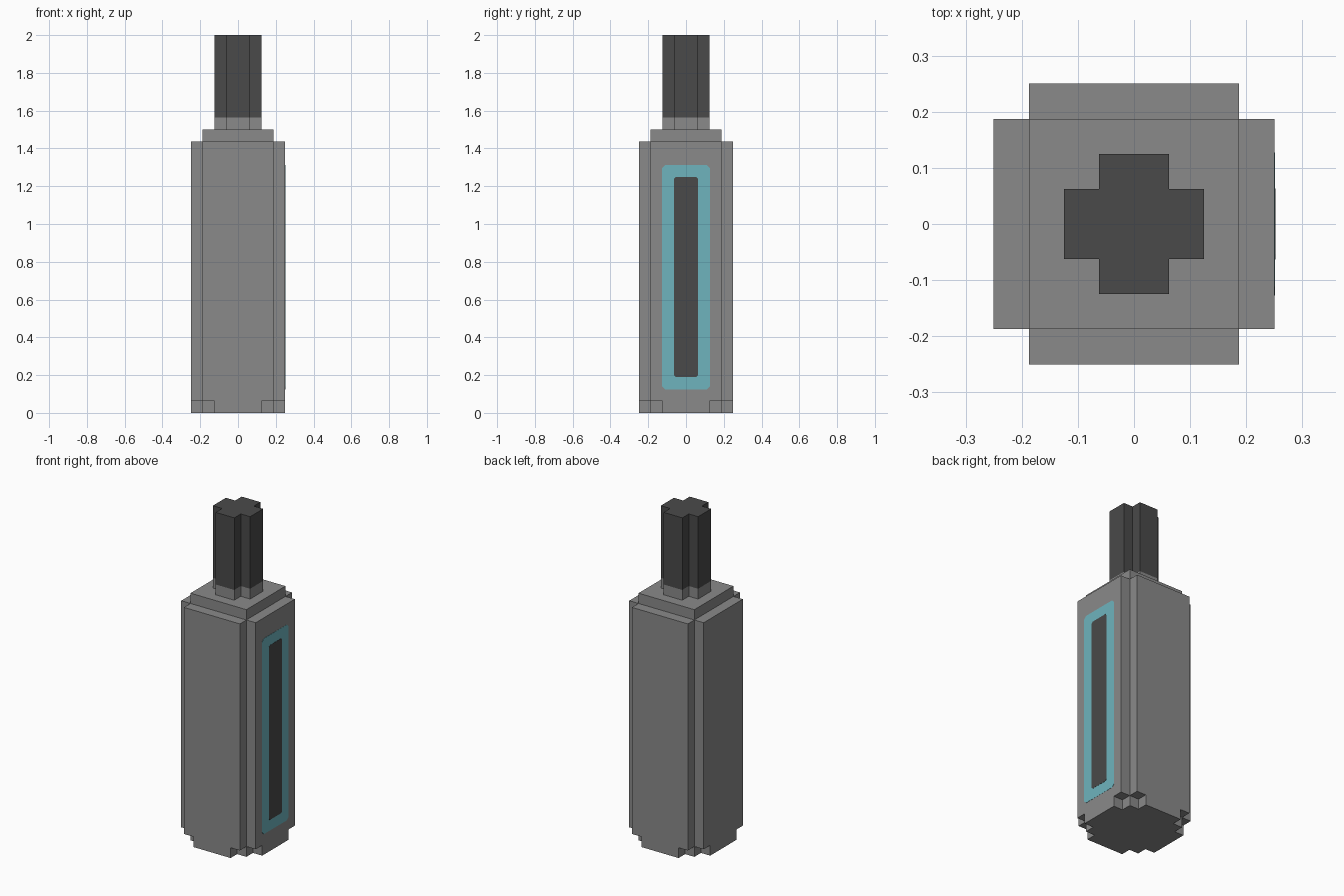
import bpy, bmesh, math
from mathutils import Matrix, Vector

old = bpy.data.objects.get("Cube")
if old:
    bpy.data.objects.remove(old, do_unlink=True)


def material(name, rgb):
    m = bpy.data.materials.new(name)
    m.use_nodes = True
    m.diffuse_color = (*rgb, 1)
    bsdf = next(n for n in m.node_tree.nodes if n.type == 'BSDF_PRINCIPLED')
    bsdf.inputs["Base Color"].default_value = (*rgb, 1)
    return m


GREY = material("mid grey", (0.254, 0.254, 0.254))
DARK = material("dark grey", (0.068, 0.068, 0.068))
TEAL = material("pale teal", (0.156, 0.456, 0.515))


def prism(name, points, push, mat, matrix=Matrix()):
    """Extrude a closed outline along the push vector, then place it."""
    bm = bmesh.new()
    face = bm.faces.new([bm.verts.new(p) for p in points])
    out = bmesh.ops.extrude_face_region(bm, geom=[face])
    verts = [g for g in out["geom"] if isinstance(g, bmesh.types.BMVert)]
    bmesh.ops.translate(bm, verts=verts, vec=Vector(push))
    bm.transform(matrix)
    bmesh.ops.recalc_face_normals(bm, faces=bm.faces)
    mesh = bpy.data.meshes.new(name)
    bm.to_mesh(mesh)
    bm.free()
    mesh.materials.append(mat)
    obj = bpy.data.objects.new(name, mesh)
    bpy.context.collection.objects.link(obj)
    return obj


def cross(a, b, z):
    """Plus-shaped outline with arm length a and arm half width b."""
    quarter = [(a, -b), (a, b), (b, b)]
    pts = []
    for i in range(4):
        for x, y in quarter:
            for _ in range(i):
                x, y = -y, x
            pts.append((x, y, z))
    return pts


def chamfered(x, half, z0, z1, c):
    """Upright rectangle with clipped corners, facing +x."""
    right = [(half - c, z0), (half, z0 + c), (half, z1 - c), (half - c, z1)]
    return [(x, y, z) for y, z in right] + [(x, -y, z) for y, z in reversed(right)]


U = 0.0625  # grid step

# Square core of the handle
prism("body_core", [(-3*U, -3*U, 0), (3*U, -3*U, 0), (3*U, 3*U, 0), (-3*U, 3*U, 0)],
      (0, 0, 24*U), GREY)

# Four side plates, narrowed at the foot
half_plate = [(2*U, 0), (2*U, U), (3*U, U), (3*U, 23*U)]
plate = [(3*U, y, z) for y, z in half_plate]
plate += [(3*U, -y, z) for y, z in reversed(half_plate)]
for i, side in enumerate(("left", "back", "right", "front")):
    prism(side + "_plate", plate, (U, 0, 0), GREY, Matrix.Rotation(i * math.pi / 2, 4, 'Z'))

# Cross-shaped collar and shaft
prism("shaft_collar", cross(2*U, U, 24*U), (0, 0, U), GREY)
prism("shaft", cross(2*U, U, 25*U), (0, 0, 7*U), DARK)

# Painted window on the left side: frame and dark slot
prism("window_frame", chamfered(4*U, 0.127, 2*U, 21*U, 0.016), (0.001, 0, 0), TEAL)
prism("window_slot", chamfered(4*U, 0.0635, 0.19, 20*U, 0.01), (0.002, 0, 0), DARK)
